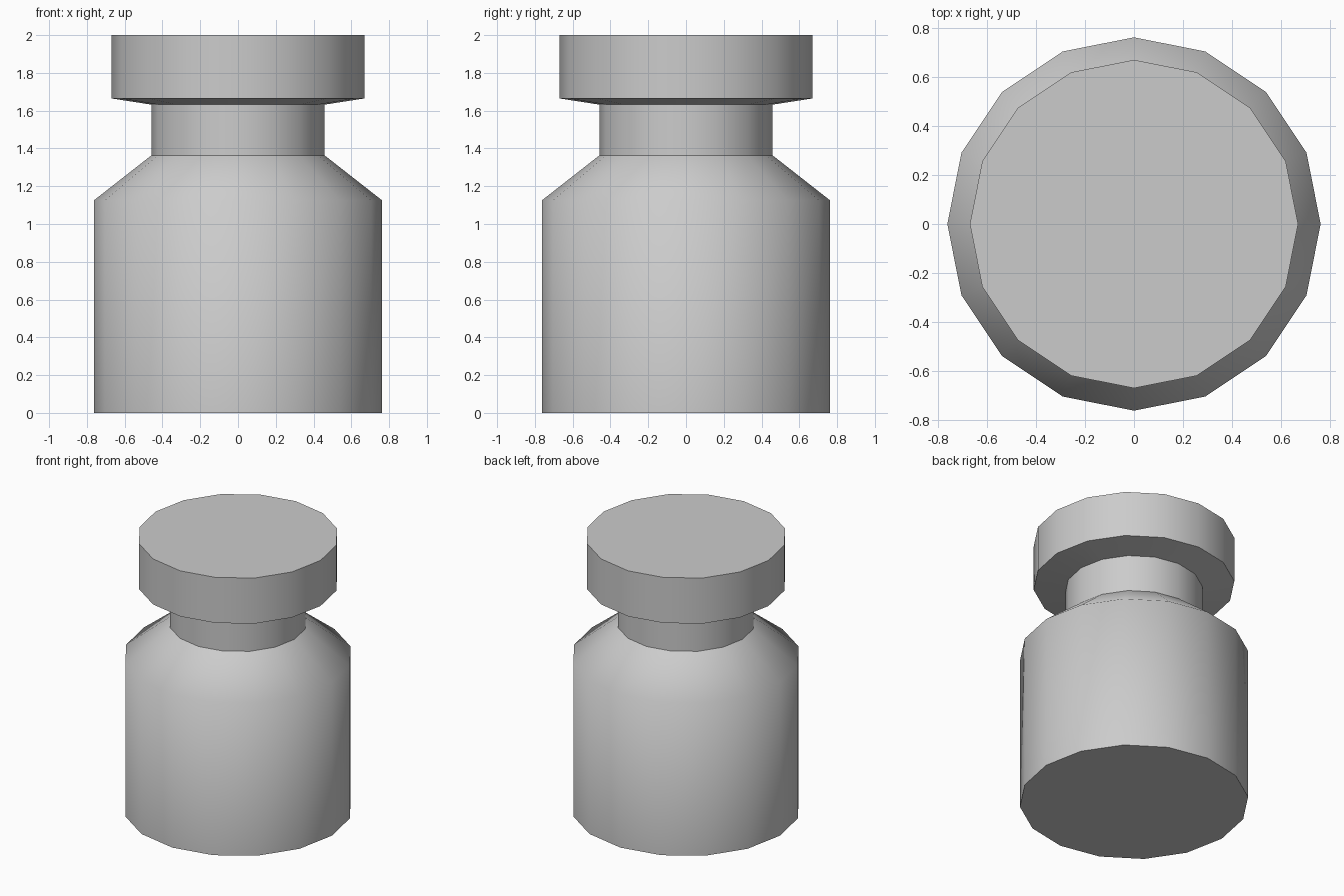
import bpy, bmesh, math

if "Cube" in bpy.data.objects:
    bpy.data.objects.remove(bpy.data.objects["Cube"])

SIDES = 16


def lathe(name, profile, cap_bottom=False, cap_top=False):
    """Revolve (radius, z) points around the z axis; profile runs bottom to top."""
    bm = bmesh.new()
    rings = []
    for r, z in profile:
        rings.append([bm.verts.new((r * math.cos(2 * math.pi * i / SIDES),
                                    r * math.sin(2 * math.pi * i / SIDES), z))
                      for i in range(SIDES)])
    for low, high in zip(rings, rings[1:]):
        for i in range(SIDES):
            j = (i + 1) % SIDES
            bm.faces.new((low[i], low[j], high[j], high[i]))
    if cap_bottom:
        bm.faces.new(rings[0][::-1])
    if cap_top:
        bm.faces.new(rings[-1])
    mesh = bpy.data.meshes.new(name)
    bm.to_mesh(mesh)
    bm.free()
    obj = bpy.data.objects.new(name, mesh)
    bpy.context.collection.objects.link(obj)
    bpy.ops.object.select_all(action='DESELECT')
    obj.select_set(True)
    bpy.context.view_layer.objects.active = obj
    bpy.ops.object.shade_smooth_by_angle(angle=math.radians(60))
    return obj


# Jar body with soft sloping shoulder, open where the neck joins
lathe("jar_body", [(0.763, 0), (0.763, 1.125), (0.459, 1.363)], cap_bottom=True)

# Neck and overhanging lid with slightly conical underside
lathe("neck_and_lid", [(0.459, 1.363), (0.459, 1.632), (0.671, 1.665), (0.671, 2.0)],
      cap_top=True)
